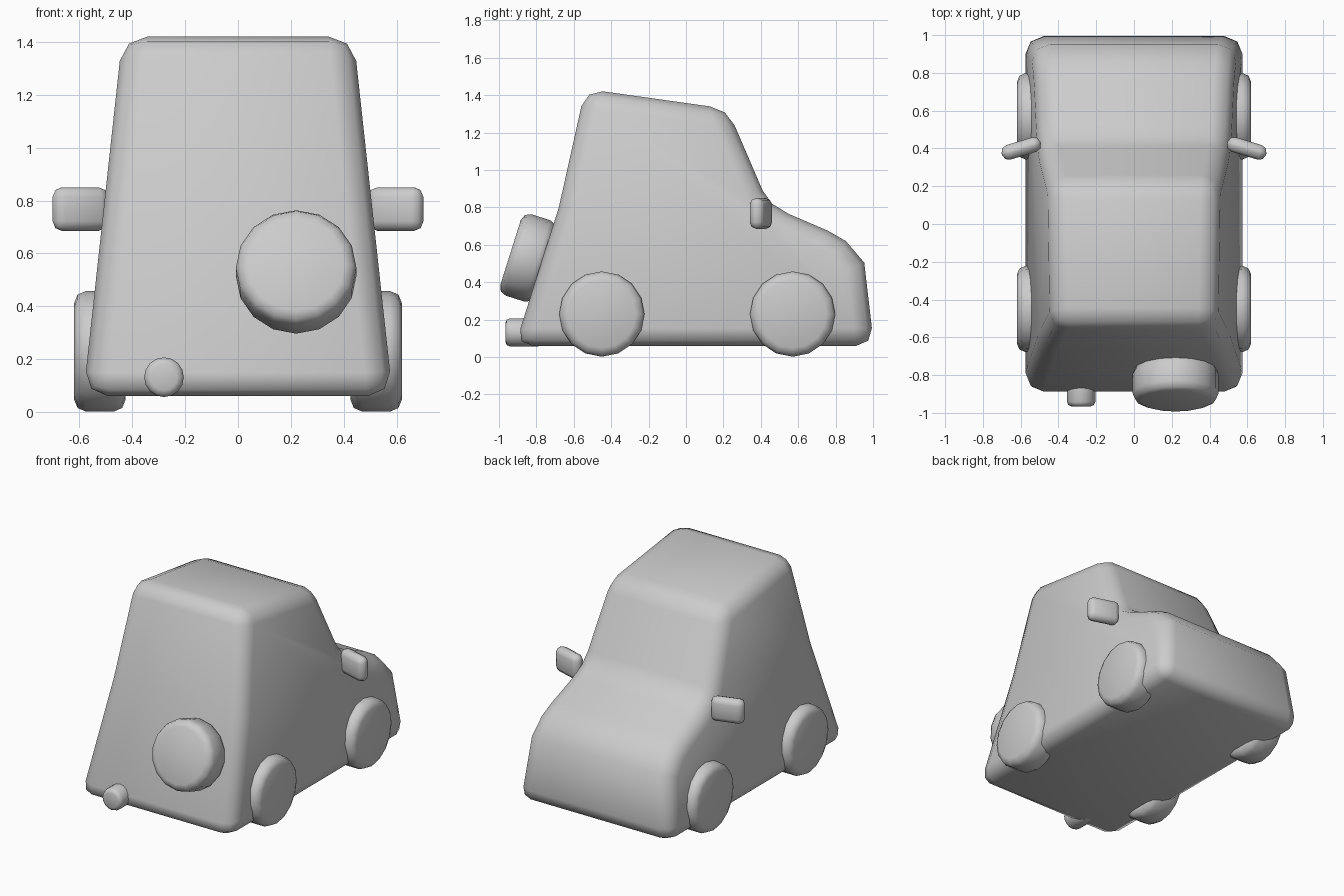
import bpy, bmesh
from math import radians, atan2, degrees
from mathutils import Matrix

if "Cube" in bpy.data.objects:
    bpy.data.objects.remove(bpy.data.objects["Cube"])


def finish(name, bm):
    bmesh.ops.recalc_face_normals(bm, faces=bm.faces)
    mesh = bpy.data.meshes.new(name)
    bm.to_mesh(mesh)
    bm.free()
    for p in mesh.polygons:
        p.use_smooth = True
    ob = bpy.data.objects.new(name, mesh)
    bpy.context.collection.objects.link(ob)
    return ob


def disc(name, radius, depth, bevel, matrix, sides=16):
    bm = bmesh.new()
    bmesh.ops.create_cone(bm, cap_ends=True, segments=sides,
                          radius1=radius, radius2=radius, depth=depth)
    rims = [e for e in bm.edges if abs(e.verts[0].co.z - e.verts[1].co.z) < 1e-4]
    bmesh.ops.bevel(bm, geom=rims, offset=bevel, segments=2, profile=0.5, affect='EDGES')
    bm.transform(matrix)
    return finish(name, bm)


# Body: side profile (y, z, round this corner?), narrowing towards the roof
profile = [(-0.915, 0.06, 1), (-0.68, 0.80, 0), (-0.539, 1.434, 1), (0.222, 1.327, 1),
           (0.41, 0.89, 0), (0.46, 0.82, 0), (0.55, 0.765, 0), (0.76, 0.675, 0),
           (0.855, 0.62, 0), (0.953, 0.505, 0), (1.005, 0.06, 1)]
bm = bmesh.new()
sides = [[bm.verts.new((s * (0.592 - 0.109 * z), y, z)) for y, z, _ in profile]
         for s in (-1, 1)]
n = len(profile)
for side in sides:
    bm.faces.new(side)
for i in range(n):
    j = (i + 1) % n
    bm.faces.new((sides[0][i], sides[0][j], sides[1][j], sides[1][i]))
cross = [bm.edges.get((sides[0][i], sides[1][i])) for i in range(n)]
soft = [e for e, p in zip(cross, profile) if not p[2]]
bmesh.ops.recalc_face_normals(bm, faces=bm.faces)
bmesh.ops.bevel(bm, geom=[e for e in bm.edges if e not in soft], offset=0.095,
                segments=2, profile=0.5, affect='EDGES', clamp_overlap=False)
finish("body", bm)

# Wheels and wing mirrors on both sides
for s, label in ((-1, "left"), (1, "right")):
    for y, end in ((-0.45, "rear"), (0.57, "bonnet")):
        disc(f"{end}_wheel_{label}", 0.228, 0.195, 0.045,
             Matrix.Translation((s * 0.5225, y, 0.23)) @ Matrix.Rotation(radians(90), 4, 'Y'))
    bm = bmesh.new()
    bmesh.ops.create_cube(bm, size=1)
    bm.transform(Matrix.Diagonal((0.215, 0.08, 0.165, 1)))
    bmesh.ops.bevel(bm, geom=bm.edges[:], offset=0.036, segments=2,
                    profile=0.5, affect='EDGES')
    bm.transform(Matrix.Translation((s * 0.597, 0.40, 0.768))
                 @ Matrix.Rotation(radians(-17 * s), 4, 'Z'))
    finish(f"mirror_{label}", bm)

# Spare wheel leaning against the sloped tailgate
disc("spare_wheel", 0.228, 0.195, 0.045,
     Matrix.Translation((0.22, -0.845, 0.53)) @ Matrix.Rotation(radians(90 - 17.5), 4, 'X'))

# Exhaust pipe
disc("exhaust", 0.075, 0.20, 0.025,
     Matrix.Translation((-0.28, -0.866, 0.132)) @ Matrix.Rotation(radians(90), 4, 'X'))
